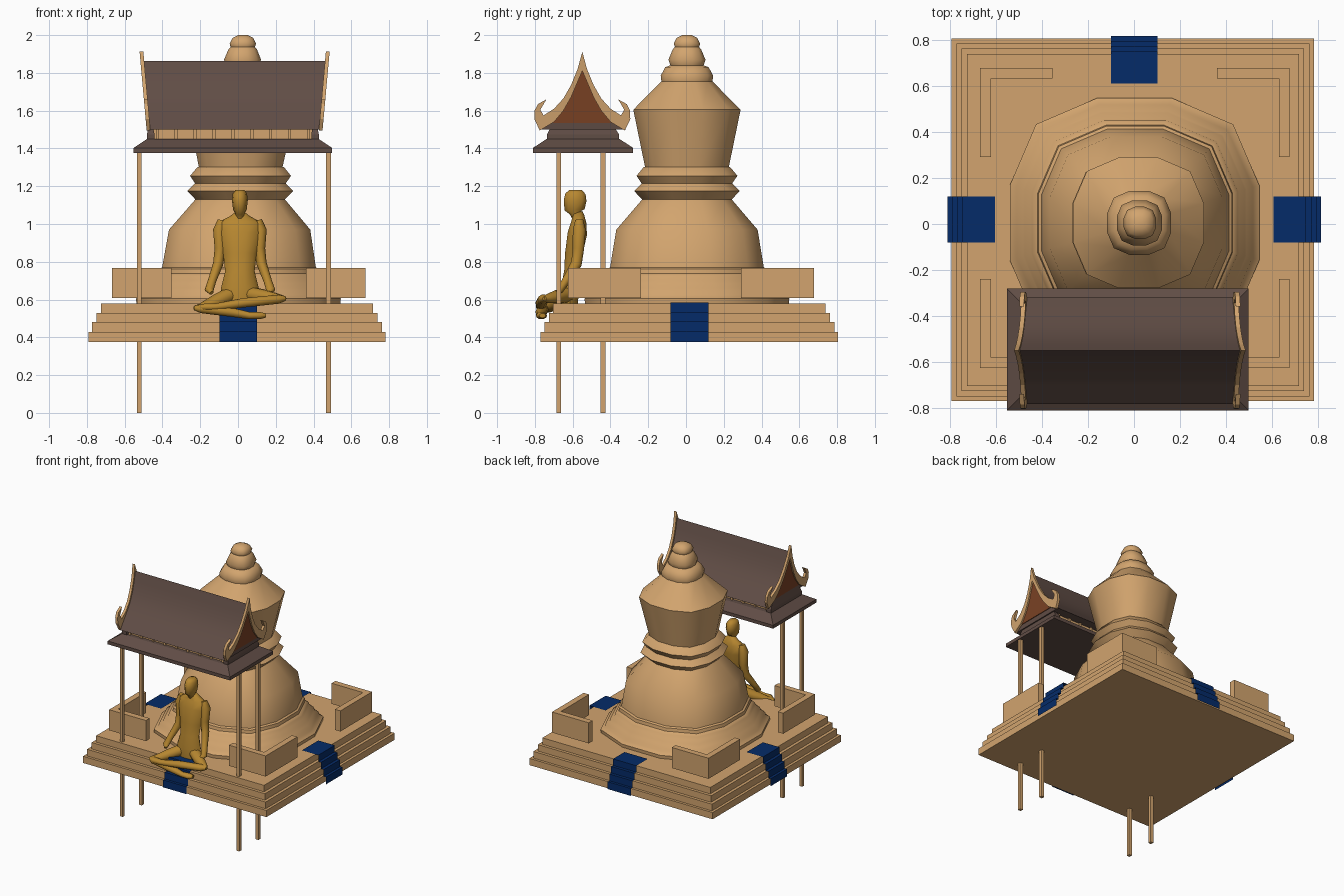
import bpy, bmesh, math
from mathutils import Vector

if "Cube" in bpy.data.objects:
    bpy.data.objects.remove(bpy.data.objects["Cube"])


def material(name, col):
    m = bpy.data.materials.new(name)
    m.diffuse_color = (*col, 1)
    m.use_nodes = True
    m.node_tree.nodes["Principled BSDF"].inputs["Base Color"].default_value = m.diffuse_color
    return m


STONE = material("sandstone", (0.645, 0.372, 0.156))
ROOF = material("dark roof tile", (0.118, 0.074, 0.06))
BLUE = material("blue stair", (0.0015, 0.024, 0.138))
GOLD = material("gold", (0.479, 0.245, 0.03))
BROWN = material("brown gable", (0.2, 0.055, 0.018))


def finish(name, bm, mat, smooth=None):
    bmesh.ops.recalc_face_normals(bm, faces=bm.faces)
    me = bpy.data.meshes.new(name)
    bm.to_mesh(me)
    bm.free()
    ob = bpy.data.objects.new(name, me)
    bpy.context.collection.objects.link(ob)
    me.materials.append(mat)
    if smooth:
        bpy.ops.object.select_all(action='DESELECT')
        ob.select_set(True)
        bpy.context.view_layer.objects.active = ob
        bpy.ops.object.shade_smooth_by_angle(angle=math.radians(smooth))
    return ob


def loft(name, rings, mat, smooth=None):
    """Skin a list of equal-length point rings and cap both ends."""
    bm = bmesh.new()
    vs = [[bm.verts.new(p) for p in r] for r in rings]
    n = len(vs[0])
    for a, b in zip(vs, vs[1:]):
        for i in range(n):
            j = (i + 1) % n
            bm.faces.new((a[i], a[j], b[j], b[i]))
    bm.faces.new(vs[0])
    bm.faces.new(vs[-1])
    return finish(name, bm, mat, smooth)


def rect(cx, cy, hx, hy, z):
    return [(cx + a * hx, cy + b * hy, z) for a, b in ((-1, -1), (1, -1), (1, 1), (-1, 1))]


def box(name, x0, x1, y0, y1, z0, z1, mat):
    c = ((x0 + x1) / 2, (y0 + y1) / 2, (x1 - x0) / 2, (y1 - y0) / 2)
    return loft(name, [rect(*c, z0), rect(*c, z1)], mat)


# stepped platform
STEP_Z = [0.376, 0.428, 0.48, 0.53, 0.58]
STEP_H = [0.787, 0.767, 0.744, 0.721]
CX, CY = -0.005, 0.018
rings = []
for h, z0, z1 in zip(STEP_H, STEP_Z, STEP_Z[1:]):
    rings += [rect(CX, CY, h, h, z0), rect(CX, CY, h, h, z1)]
loft("platform", rings, STONE)

# four blue stairways: open strips of treads and risers lying over the platform
for name, ang, out in (("right", 0, 0.025), ("back", 90, 0.01),
                       ("left", 180, 0.025), ("front", 270, 0.01)):
    prof = []
    for h, z0, z1 in zip(STEP_H, STEP_Z, STEP_Z[1:]):
        prof += [(h + out, z0 + (0.005 if prof else 0)), (h + out, z1 + 0.005)]
    prof.append((0.592 if ang % 180 else 0.605, 0.585))
    c, s = math.cos(math.radians(ang)), math.sin(math.radians(ang))
    bm = bmesh.new()
    edges = [[bm.verts.new((0.001 + c * d - s * w, 0.019 + s * d + c * w, z))
              for w in (-0.1, 0.1)] for d, z in prof]
    for a, b in zip(edges, edges[1:]):
        bm.faces.new((a[0], a[1], b[1], b[0]))
    me = bpy.data.meshes.new(name + "_stair")
    bm.to_mesh(me)
    bm.free()
    me.materials.append(BLUE)
    bpy.context.collection.objects.link(bpy.data.objects.new(name + "_stair", me))

# L-shaped corner walls
for sx in (-1, 1):
    for sy in (-1, 1):
        o, e, t, oy, ey = 0.672, 0.357, 0.046, 0.652, 0.264
        ell = [(o, oy), (e, oy), (e, oy - t), (o - t, oy - t), (o - t, ey), (o, ey)]
        loft("corner_wall", [[(0.004 + sx * x, 0.026 + sy * y, z) for x, y in ell]
                             for z in (0.608, 0.768)], STONE)

# twelve-sided bell tower, leaning slightly: (half width across flats, height)
TOWER = [(0.54, 0.58), (0.542, 0.605), (0.515, 0.625), (0.51, 0.645), (0.485, 0.66),
         (0.478, 0.685), (0.452, 0.7), (0.446, 0.725), (0.424, 0.738), (0.42, 0.762),
         (0.407, 0.77), (0.374, 0.97), (0.237, 1.13), (0.28, 1.175), (0.24, 1.215),
         (0.267, 1.255), (0.23, 1.30), (0.222, 1.303), (0.284, 1.605), (0.135, 1.755),
         (0.139, 1.785), (0.115, 1.83), (0.088, 1.84), (0.098, 1.87), (0.075, 1.925),
         (0.064, 1.937), (0.07, 1.955), (0.055, 1.985), (0.025, 2.0)]
QUARTER = [(1, -0.3), (1, 0.3), (0.79, 0.79)]
PLAN = []
for k in range(4):
    c, s = round(math.cos(k * math.pi / 2)), round(math.sin(k * math.pi / 2))
    PLAN += [(c * x - s * y, s * x + c * y) for x, y in QUARTER]
loft("bell_tower", [[(0.002 + 0.017 * (z - 0.58) + r * x, 0.005 + r * y, z) for x, y in PLAN]
                    for r, z in TOWER], STONE, 48)

# pavilion posts
PX, PY = -0.022, -0.549
for x in (-0.523, 0.479):
    for y in (-0.673, -0.439):
        box("pavilion_post", x - 0.0125, x + 0.0125, y - 0.0125, y + 0.0125, 0, 1.39, STONE)

# pavilion eave, clerestory wall and its small pillars
EX, EY = -0.027, -0.545
loft("eave", [rect(EX, EY, 0.525, 0.265, 1.377), rect(EX, EY, 0.525, 0.265, 1.403),
              rect(EX, EY, 0.455, 0.193, 1.45)], ROOF)
box("clerestory", EX - 0.43, EX + 0.43, PY - 0.16, PY + 0.16, 1.445, 1.52, STONE)
for sy in (-1, 1):
    for i in range(9):
        x, y = EX + (i - 4) * 0.1, PY + sy * 0.165
        box("pillar", x - 0.008, x + 0.008, y - 0.008, y + 0.008, 1.445, 1.51, STONE)
for s in (-1, 1):
    x = EX + s * 0.435
    loft("end_skirt", [rect(x, EY, 0.02, 0.19, 1.45), rect(x, EY, 0.02, 0.19, 1.475),
                       rect(x, PY, 0.008, 0.155, 1.535)], ROOF)


def gable_part(name, half, a, b, mat, smooth=None):
    """Mirrored (y, z) section between two x positions; the ends lean outward."""
    full = half + [(-y, z) for y, z in reversed(half) if y > 0]
    return loft(name, [[(-0.018 + v + math.copysign(0.09, v) * (z - 1.5), PY + y, z)
                        for y, z in full] for v in (a, b)], mat, smooth)


# concave roof
gable_part("roof", [(0, 1.862), (0.025, 1.79), (0.055, 1.72), (0.1, 1.645), (0.155, 1.585),
                    (0.232, 1.50)], -0.45, 0.45, ROOF, 30)
# gables with hooked bargeboards
GABLE = [(0, 1.81), (0.06, 1.67), (0.1, 1.60), (0.155, 1.535)]
BARGE = [(0, 1.912), (0.025, 1.82), (0.06, 1.735), (0.1, 1.665), (0.15, 1.61), (0.205, 1.575),
         (0.222, 1.605), (0.19, 1.66), (0.235, 1.635), (0.253, 1.6), (0.254, 1.555),
         (0.225, 1.495), (0.15, 1.54), (0.1, 1.60), (0.06, 1.67), (0, 1.81)]
for s in (-1, 1):
    gable_part("gable_panel", GABLE, s * 0.44, s * 0.455, BROWN)
    gable_part("bargeboard", BARGE, s * 0.446, s * 0.466, STONE)


def tube(name, pts, n=10):
    """Smooth limb through (x, y, z, radius_u, radius_v) points."""
    P = [Vector(p[:3]) for p in pts]
    d = P[-1] - P[0]
    ref = Vector((0, 1, 0)) if abs(d.z) > 0.6 * d.length else Vector((0, 0, 1))
    rings = []
    for i, p in enumerate(pts):
        t = (P[min(i + 1, len(P) - 1)] - P[max(i - 1, 0)]).normalized()
        u = ref.cross(t).normalized()
        v = t.cross(u)
        rings.append([P[i] + u * p[3] * math.cos(k * math.tau / n)
                      + v * p[4] * math.sin(k * math.tau / n) for k in range(n)])
    return loft(name, rings, GOLD, 60)


# seated gold figure
SX = 0.01
tube("statue_torso", [(SX, -0.615, 0.57, 0.09, 0.045), (SX, -0.615, 0.66, 0.1, 0.05),
                      (SX, -0.605, 0.75, 0.078, 0.042), (SX, -0.595, 0.84, 0.088, 0.048),
                      (SX, -0.575, 0.95, 0.115, 0.054), (SX, -0.568, 1.01, 0.112, 0.042),
                      (SX, -0.57, 1.04, 0.055, 0.034), (SX, -0.576, 1.06, 0.028, 0.03)])
tube("statue_head", [(SX, -0.575, 1.03, 0.026, 0.028), (SX, -0.583, 1.06, 0.027, 0.034),
                     (SX, -0.59, 1.075, 0.036, 0.056), (SX, -0.587, 1.125, 0.042, 0.063),
                     (SX, -0.585, 1.16, 0.038, 0.056), (SX, -0.585, 1.18, 0.024, 0.035)])
for s in (-1, 1):
    tube("statue_arm", [(SX + s * 0.095, -0.565, 1.02, 0.022, 0.022),
                        (SX + s * 0.108, -0.565, 0.97, 0.034, 0.036),
                        (SX + s * 0.104, -0.57, 0.87, 0.03, 0.032),
                        (SX + s * 0.115, -0.58, 0.79, 0.027, 0.03),
                        (SX + s * 0.147, -0.635, 0.7, 0.022, 0.022),
                        (SX + s * 0.163, -0.665, 0.65, 0.024, 0.018),
                        (SX + s * 0.15, -0.685, 0.635, 0.012, 0.01)])
# crossed legs, one folded over the other
for s, kz, fx, fz in ((-1, 0.555, 0.1, 0.515), (1, 0.605, -0.16, 0.56)):
    knee = SX + s * 0.205
    tube("statue_thigh", [(SX + s * 0.04, -0.61, 0.63, 0.042, 0.042),
                          (SX + s * 0.12, -0.67, (kz + 0.63) / 2, 0.042, 0.038),
                          (knee, -0.73, kz, 0.03, 0.025),
                          (knee + s * 0.035, -0.75, kz, 0.012, 0.012)])
    tube("statue_shin", [(knee + s * 0.035, -0.745, kz, 0.015, 0.012),
                         (knee, -0.755, kz - 0.003, 0.03, 0.025),
                         ((knee + fx) / 2, -0.765, (kz + fz) / 2, 0.032, 0.026),
                         (fx + s * 0.04, -0.77, fz, 0.022, 0.02),
                         (fx - s * 0.015, -0.765, fz, 0.03, 0.02),
                         (fx - s * 0.045, -0.76, fz, 0.018, 0.012)])
